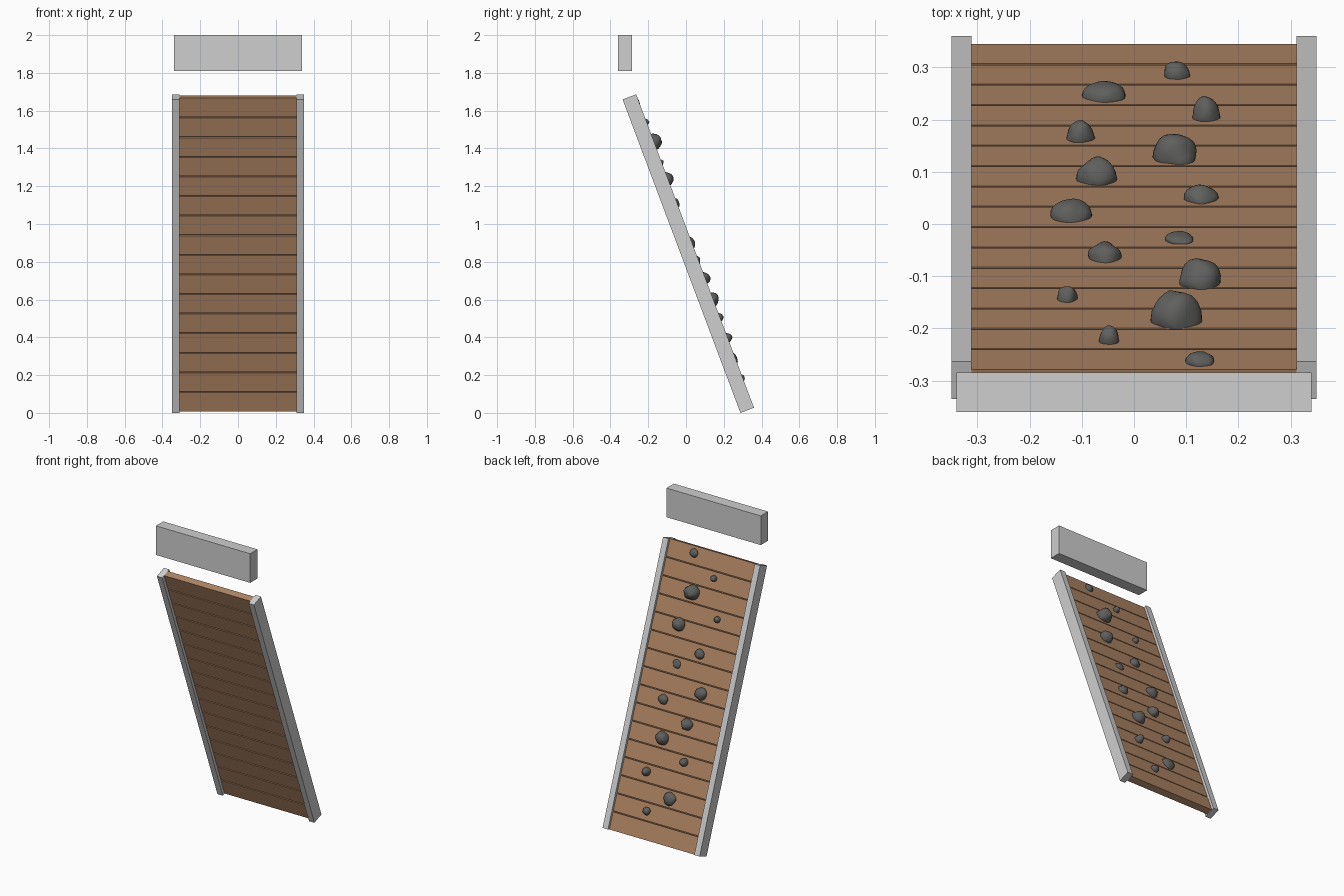
import bpy, bmesh, math, random
from mathutils import Matrix, Vector, noise

if "Cube" in bpy.data.objects:
    bpy.data.objects.remove(bpy.data.objects["Cube"])

random.seed(4)
TILT = math.radians(20.6)
S, C = math.sin(TILT), math.cos(TILT)
LENGTH, RAIL_T = 1.773, 0.077        # length and depth of the side rails
N0, N1 = 0.020, 0.061                # front and back depth of the planks
Y0 = 0.288                           # bottom front edge of the leaning board
LEAN = Matrix.Translation((0, Y0, 0)) @ Matrix.Rotation(TILT, 4, 'X')


def material(name, rgb):
    m = bpy.data.materials.new(name)
    m.diffuse_color = (*rgb, 1)
    m.use_nodes = True
    m.node_tree.nodes["Principled BSDF"].inputs["Base Color"].default_value = m.diffuse_color
    return m


GREY = material("light grey", (0.62, 0.62, 0.62))
WOOD = material("brown wood", (0.42, 0.23, 0.125))
STONE = material("dark stone", (0.115, 0.115, 0.11))


def finish(name, bm, mat, matrix):
    bmesh.ops.recalc_face_normals(bm, faces=bm.faces)
    me = bpy.data.meshes.new(name)
    bm.to_mesh(me)
    bm.free()
    me.materials.append(mat)
    ob = bpy.data.objects.new(name, me)
    ob.matrix_world = matrix
    bpy.context.collection.objects.link(ob)
    return ob


def box(name, lo, hi, mat, matrix=Matrix()):
    lo, hi = Vector(lo), Vector(hi)
    bm = bmesh.new()
    bmesh.ops.create_cube(bm, size=1)
    for v in bm.verts:
        v.co = Vector([(a + b) / 2 + c * (b - a) for a, b, c in zip(lo, hi, v.co)])
    return finish(name, bm, mat, matrix)


# Header beam floating above the board
box("header_beam", (-0.34, -0.36, 1.81), (0.34, -0.285, 2.0), GREY)

# Side rails
box("rail_right", (0.311, 0, 0), (0.35, RAIL_T, LENGTH), GREY, LEAN)
box("rail_left", (-0.35, 0, 0), (-0.311, RAIL_T, LENGTH), GREY, LEAN)

# Wooden planks with narrow gaps
COUNT, GAP = 16, 0.006
step = LENGTH / COUNT
for i in range(COUNT):
    a = i * step + (GAP / 2 if i else 0)
    b = (i + 1) * step - (GAP / 2 if i < COUNT - 1 else 0)
    box(f"plank_{i + 1}", (-0.311, N0, a), (0.311, N1, b), WOOD, LEAN)

# Climbing holds: x range and y range as seen from above
HOLDS = [
    (0.057, 0.108, 0.277, 0.313), (-0.099, -0.014, 0.233, 0.275),
    (0.110, 0.166, 0.196, 0.244), (-0.129, -0.076, 0.156, 0.198),
    (0.035, 0.120, 0.114, 0.173), (-0.108, -0.034, 0.074, 0.127),
    (0.095, 0.160, 0.039, 0.076), (-0.162, -0.081, 0.003, 0.049),
    (0.058, 0.114, -0.039, -0.016), (-0.089, -0.024, -0.074, -0.035),
    (0.085, 0.168, -0.125, -0.068), (-0.148, -0.108, -0.150, -0.118),
    (0.032, 0.129, -0.200, -0.127), (-0.068, -0.028, -0.231, -0.196),
    (0.099, 0.154, -0.273, -0.244),
]
for i, (xa, xb, ya, yb) in enumerate(HOLDS):
    rx = (xb - xa) / 2
    ru = rx * 0.95
    yc = ya + ru * S
    h = math.sqrt(max((yb - yc) ** 2 - (ru * S) ** 2, 0.00015)) / C
    u = (Y0 + N1 * C - yc) / S
    seed = Vector([random.uniform(-20, 20) for _ in range(3)])
    bm = bmesh.new()
    bmesh.ops.create_icosphere(bm, subdivisions=3, radius=1)
    for v in bm.verts:
        p = v.co * (1 + 0.16 * noise.noise(v.co * 1.3 + seed))
        # rounded outside, shallow root inside the plank
        v.co = Vector((p.x * rx, p.y * (h if p.y > 0 else 0.02), p.z * ru))
    for f in bm.faces:
        f.smooth = True
    place = LEAN @ Matrix.Translation(((xa + xb) / 2, N1, u))
    finish(f"climbing_hold_{i + 1}", bm, STONE, place)
